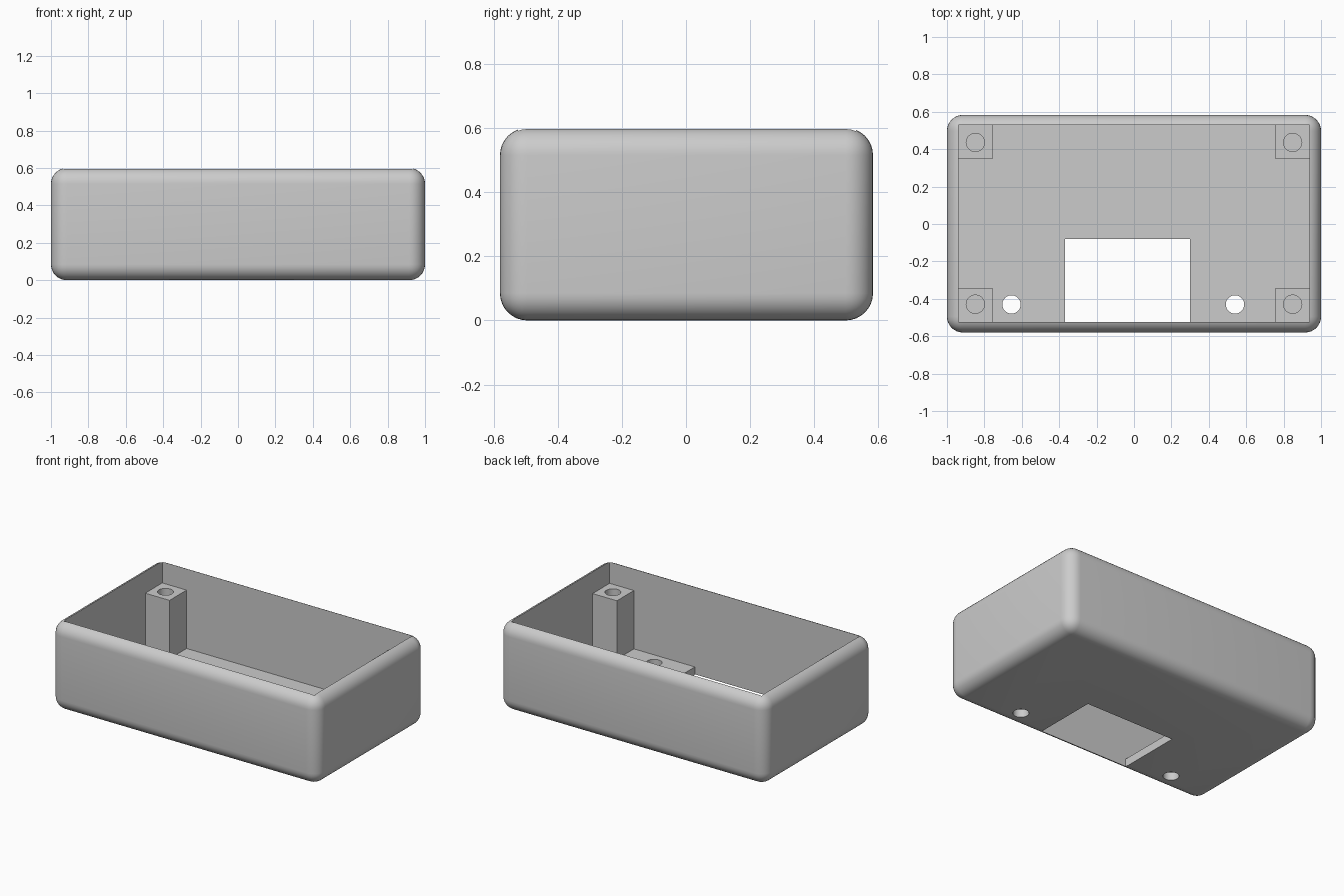
import bpy
import bmesh
from mathutils import Matrix, Vector

old = bpy.data.objects.get("Cube")
if old:
    bpy.data.objects.remove(old, do_unlink=True)

# One plain grey plastic
grey = bpy.data.materials.new("light grey plastic")
grey.use_nodes = True
colour = (0.6, 0.6, 0.6, 1)
grey.diffuse_color = colour
grey.node_tree.nodes["Principled BSDF"].inputs["Base Color"].default_value = colour


def finish(bm, name):
    mesh = bpy.data.meshes.new(name)
    bm.to_mesh(mesh)
    bm.free()
    obj = bpy.data.objects.new(name, mesh)
    mesh.materials.append(grey)
    bpy.context.collection.objects.link(obj)
    return obj


def box(name, low, high, radius=0):
    low, high = Vector(low), Vector(high)
    bm = bmesh.new()
    bmesh.ops.create_cube(bm, size=1)
    bmesh.ops.scale(bm, vec=high - low, verts=bm.verts)
    bmesh.ops.translate(bm, vec=(low + high) / 2, verts=bm.verts)
    if radius:
        bmesh.ops.bevel(bm, geom=bm.edges[:], offset=radius, segments=8,
                        profile=0.5, affect='EDGES')
    return finish(bm, name)


def cylinder(name, x, y, low, high, radius=0.049):
    bm = bmesh.new()
    bmesh.ops.create_cone(bm, cap_ends=True, segments=40, radius1=radius,
                          radius2=radius, depth=high - low,
                          matrix=Matrix.Translation((x, y, (low + high) / 2)))
    return finish(bm, name)


def select(obj):
    bpy.ops.object.select_all(action='DESELECT')
    obj.select_set(True)
    bpy.context.view_layer.objects.active = obj


def cut(obj, cutter):
    cutter.hide_render = True
    mod = obj.modifiers.new("cut", 'BOOLEAN')
    mod.operation = 'DIFFERENCE'
    mod.solver = 'EXACT'
    mod.object = cutter
    select(obj)
    bpy.ops.object.modifier_apply(modifier=mod.name)
    bpy.data.objects.remove(cutter, do_unlink=True)


# Inside limits of the tray
IN_X, FRONT, BACK = 0.938, -0.523, 0.53
FLOOR, POST_TOP, POST = 0.055, 0.45, 0.182

# Rounded shell, hollowed from above
shell = box("case_shell", (-1, -0.58, 0), (1, 0.583, 0.6), 0.085)
cut(shell, box("cavity", (-IN_X, FRONT, FLOOR), (IN_X, BACK, 0.8)))

# Floor openings: rectangular window and two screw holes
cut(shell, box("window", (-0.37, FRONT, -0.1), (0.3, -0.08, 0.2)))
for x in (-0.655, 0.54):
    cut(shell, cylinder("floor_hole", x, -0.43, -0.1, 0.2))

# Corner posts with blind screw holes
posts = []
for side, sx in (("right", -1), ("left", 1)):
    for end, wall, sy in (("front", FRONT, 1), ("back", BACK, -1)):
        xs = sorted((sx * IN_X, sx * (IN_X - POST)))
        ys = sorted((wall, wall + sy * POST))
        post = box(f"{end}_{side}_post", (xs[0], ys[0], FLOOR),
                   (xs[1], ys[1], POST_TOP))
        cut(post, cylinder("post_hole", sx * 0.848, wall + sy * 0.094,
                           0.15, 0.6))
        posts.append(post)

for obj in [shell] + posts:
    select(obj)
    bpy.ops.object.shade_smooth_by_angle(angle=0.52)
